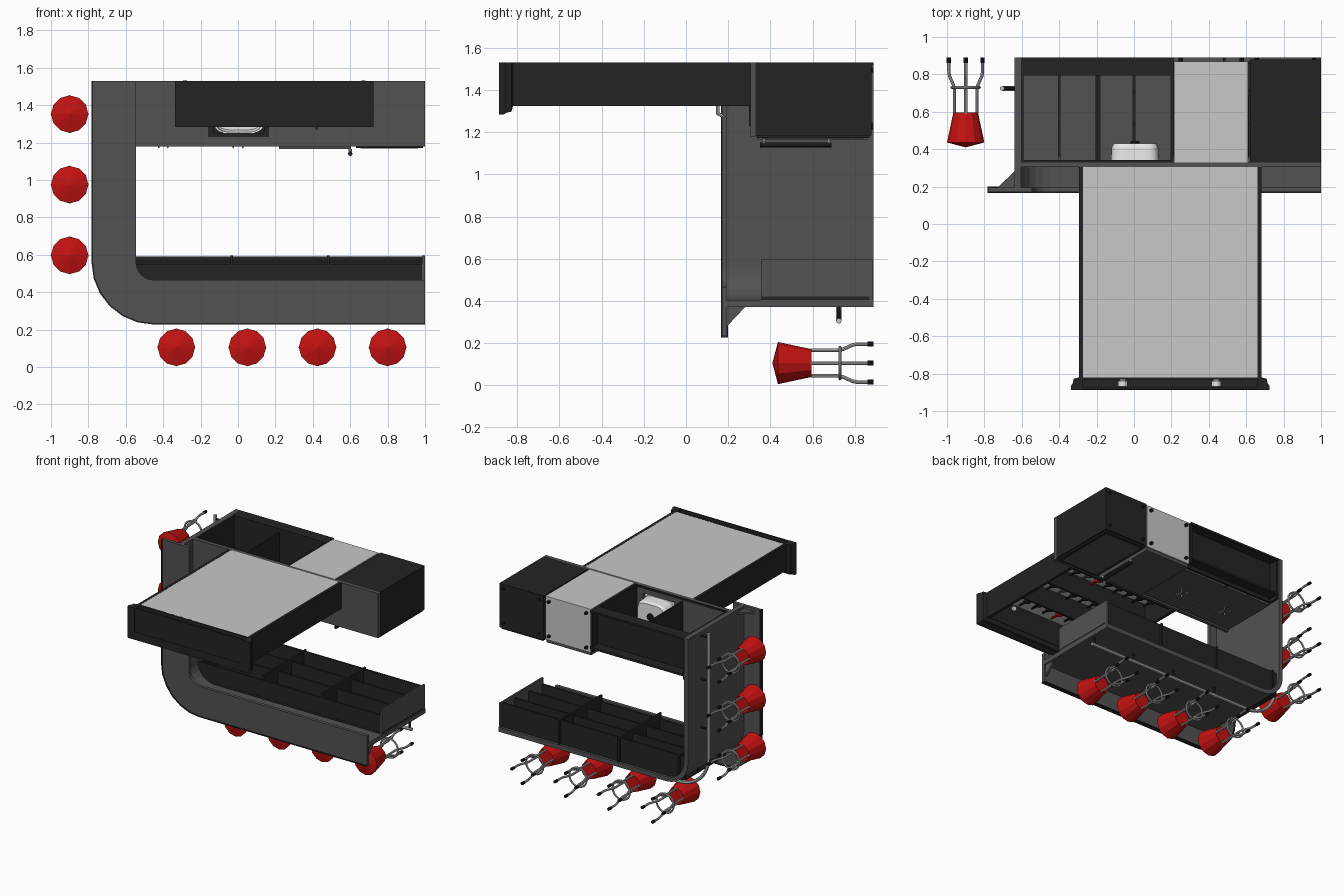
import bpy, bmesh, math, random
from mathutils import Vector

if "Cube" in bpy.data.objects:
    bpy.data.objects.remove(bpy.data.objects["Cube"])
random.seed(4)

def mat(name, c):
    m = bpy.data.materials.new(name)
    m.diffuse_color = (*c, 1)
    m.use_nodes = True
    m.node_tree.nodes["Principled BSDF"].inputs["Base Color"].default_value = m.diffuse_color
    return m

GREY = mat("counter grey", (0.085, 0.085, 0.085))
BLACK = mat("cabinet black", (0.016, 0.018, 0.017))
LIGHT = mat("steel panel", (0.58, 0.58, 0.58))
RED = mat("seat red", (0.55, 0.006, 0.006))
CHROME = mat("chrome", (0.55, 0.55, 0.55))
WHITE = mat("sink white", (0.8, 0.8, 0.8))
DARK = mat("rubber black", (0.01, 0.01, 0.01))

def add(name, mesh, material=None):
    if material:
        mesh.materials.append(material)
    o = bpy.data.objects.new(name, mesh)
    bpy.context.collection.objects.link(o)
    return o

def loft(name, rings, material, caps=True):
    """Skin a list of equal-length point rings."""
    bm = bmesh.new()
    vs = [[bm.verts.new(p) for p in r] for r in rings]
    n = len(vs[0])
    for a, b in zip(vs, vs[1:]):
        for i in range(n):
            j = (i + 1) % n
            bm.faces.new((a[i], a[j], b[j], b[i]))
    if caps:
        bm.faces.new(vs[0])
        bm.faces.new(vs[-1])
    bmesh.ops.recalc_face_normals(bm, faces=bm.faces)
    me = bpy.data.meshes.new(name)
    bm.to_mesh(me)
    bm.free()
    return add(name, me, material)

def box(name, x0, x1, y0, y1, z0, z1, material):
    return loft(name, [[(x0, y, z0), (x1, y, z0), (x1, y, z1), (x0, y, z1)] for y in (y0, y1)], material)

def prism(name, pts, y0, y1, material):
    return loft(name, [[(x, y, z) for x, z in pts] for y in (y0, y1)], material)

def lathe(name, prof, n, cx, cz, material):
    """Round part standing along y; profile is (radius, y)."""
    return loft(name, [[(cx + r * math.sin(2 * math.pi * i / n), y, cz + r * math.cos(2 * math.pi * i / n))
                        for i in range(n)] for r, y in prof], material)

def tube(name, pts, r, material, closed=False, res=2):
    cu = bpy.data.curves.new(name, 'CURVE')
    cu.dimensions = '3D'
    cu.bevel_depth, cu.bevel_resolution, cu.use_fill_caps = r, res, True
    s = cu.splines.new('POLY')
    s.points.add(len(pts) - 1)
    for p, q in zip(s.points, pts):
        p.co = (*q, 1)
    s.use_cyclic_u = closed
    o = add(name, cu, material)
    bpy.ops.object.select_all(action='DESELECT')
    o.select_set(True)
    bpy.context.view_layer.objects.active = o
    bpy.ops.object.convert(target='MESH')
    bpy.ops.object.shade_smooth_by_angle()
    return o

# ---- L-shaped bar: every layer follows the same rounded corner
CX, CZ = -0.45, 0.56
def path(r, n=6):
    arc = [(CX - r * math.sin(a), CZ - r * math.cos(a)) for a in (math.pi / 2 * i / n for i in range(n + 1))]
    return [(1.0, CZ - r)] + arc + [(CX - r, 1.53)]

def strip(name, r0, r1, y0, y1, material):
    return prism(name, path(r0) + path(r1)[::-1], y0, y1, material)

strip("bar_top", 0.095, 0.325, 0.17, 0.195, GREY)
strip("bar_top_edge", 0.325, 0.333, 0.165, 0.2, BLACK)
strip("bar_wall", 0.155, 0.19, 0.195, 0.89, GREY)
tube("foot_rail", [(x, 0.725, z) for x, z in path(0.255, 8)], 0.013, CHROME)

# brackets under the bar top and rail mounts
for x in (0.98, 0.61, 0.24, -0.14):
    loft("front_bracket", [[(x + d, 0.195, 0.37), (x + d, 0.195, 0.28), (x + d, 0.28, 0.37)] for d in (-.008, .008)], GREY)
    tube("front_rail_mount", [(x, 0.725, 0.305), (x, 0.725, 0.37)], 0.008, BLACK)
for z in (1.5, 1.16, 0.78):
    loft("side_bracket", [[(-0.64, 0.195, z + d), (-0.73, 0.195, z + d), (-0.64, 0.28, z + d)] for d in (-.008, .008)], GREY)
    tube("side_rail_mount", [(-0.705, 0.725, z), (-0.64, 0.725, z)], 0.008, BLACK)

# ---- shelves under the bar, open towards the bartender
box("underbar_back", -0.6, 1.0, 0.36, 0.87, 0.405, 0.42, BLACK)
for y, z in ((0.362, 0.55), (0.53, 0.56), (0.70, 0.57), (0.855, 0.592)):
    box("underbar_shelf", -0.6, 0.99, y, y + 0.015, 0.42, z, BLACK)
for x in (-0.56, -0.04, 0.475, 0.985):
    box("underbar_divider", x, x + 0.014, 0.358, 0.888, 0.405, 0.595, GREY if x > 0.9 else BLACK)

# ---- back counter with sink opening
for x0, x1, z0, z1 in ((-0.605, -0.13, 1.18, 1.53), (0.14, 1.0, 1.18, 1.53),
                       (-0.13, 0.14, 1.18, 1.25), (-0.13, 0.14, 1.47, 1.53)):
    box("back_counter", x0, x1, 0.305, 0.33, z0, z1, GREY)
for x0, x1, z0, z1 in ((-0.16, -0.13, 1.23, 1.49), (0.14, 0.165, 1.23, 1.49),
                       (-0.13, 0.14, 1.23, 1.25), (-0.13, 0.14, 1.47, 1.49)):
    box("sink_rim", x0, x1, 0.299, 0.305, z0, z1, BLACK)

def rrect(hx, hz, y, n=32):
    out = []
    for i in range(n):
        c, s = math.cos(2 * math.pi * i / n), math.sin(2 * math.pi * i / n)
        out.append((0.005 + hx * math.copysign(abs(c) ** 0.5, c), y, 1.36 + hz * math.copysign(abs(s) ** 0.5, s)))
    return out

loft("sink_basin", [rrect(.118, .093, .42), rrect(.122, .1, .40), rrect(.127, .105, .305), rrect(.137, .112, .302),
                    rrect(.137, .112, .325), rrect(.13, .108, .33), rrect(.125, .103, .41), rrect(.115, .093, .43)], WHITE)
lathe("sink_drain", [(0.025, 0.417), (0.025, 0.445)], 12, 0.005, 1.36, DARK)

# tap on the counter
tube("tap", [(0.42, 0.305, 1.38), (0.42, 0.17, 1.38), (0.42, 0.15, 1.36), (0.42, 0.15, 1.29), (0.42, 0.175, 1.275)], 0.009, CHROME)
box("tap_base", 0.38, 0.45, 0.295, 0.34, 1.34, 1.41, BLACK)

# ---- door cabinet, open at the rear
box("cabinet_side", -0.605, -0.59, 0.33, 0.88, 1.2, 1.53, BLACK)
box("cabinet_side", 0.195, 0.21, 0.33, 0.88, 1.2, 1.53, BLACK)
box("cabinet_middle", -0.205, -0.195, 0.33, 0.8, 1.2, 1.5, BLACK)
box("cabinet_floor", -0.605, 0.21, 0.795, 0.81, 1.2, 1.53, BLACK)
box("toe_kick", -0.605, 0.21, 0.81, 0.89, 1.23, 1.245, BLACK)
box("rear_plinth", -0.64, 0.21, 0.80, 0.89, 1.515, 1.53, BLACK)
box("rear_rail", -0.605, 0.21, 0.33, 0.342, 1.515, 1.53, BLACK)
for i in range(4):
    x = -0.595 + i * 0.2
    box("cabinet_door", x, x + 0.19, 0.342, 0.795, 1.185, 1.2, GREY)
    hx = x + (0.17 if i % 2 == 0 else 0.02)
    tube("door_handle", [(hx, 0.50, 1.185), (hx, 0.50, 1.172), (hx, 0.56, 1.172), (hx, 0.56, 1.185)], 0.004, CHROME)
box("door_gap_filler", -0.2, -0.18, 0.335, 0.8, 1.19, 1.205, BLACK)

# ---- steel appliance and black fridge
box("appliance_body", 0.215, 0.61, 0.33, 0.87, 1.19, 1.53, LIGHT)
box("appliance_door", 0.22, 0.605, 0.34, 0.86, 1.165, 1.19, GREY)
tube("appliance_handle", [(0.6, 0.37, 1.165), (0.6, 0.37, 1.14), (0.6, 0.68, 1.14), (0.6, 0.68, 1.165)], 0.009, CHROME)
tube("appliance_handle_grip", [(0.6, 0.35, 1.14), (0.6, 0.69, 1.14)], 0.012, BLACK)
box("fridge_body", 0.62, 1.0, 0.33, 0.88, 1.185, 1.53, BLACK)
box("fridge_door", 0.63, 0.99, 0.335, 0.87, 1.172, 1.185, BLACK)
box("fridge_door_panel", 0.655, 0.965, 0.36, 0.845, 1.167, 1.172, GREY)
for x0, x1, y0 in ((0.215, 0.61, 0.87), (0.62, 1.0, 0.88)):
    for x in (x0 + 0.035, x1 - 0.035):
        for z in (1.225, 1.495):
            lathe("appliance_foot", [(0.012, y0), (0.012, 0.89)], 8, x, z, DARK)

# ---- tall bottle shelving
box("shelving_back", -0.275, 0.665, -0.82, 0.305, 1.515, 1.53, LIGHT)
for x in (-0.295, 0.66):
    box("shelving_side", x, x + 0.022, -0.83, 0.305, 1.325, 1.531, BLACK)
box("shelving_roof", -0.28, 0.665, -0.832, -0.815, 1.33, 1.53, BLACK)
def crown(e, y):
    x0, x1, z0 = -0.295 - e, 0.682 + e, 1.325 - e
    return [(x0, y, 1.53), (x0, y, z0), (x1, y, z0), (x1, y, 1.53),
            (0.66, y, 1.53), (0.66, y, 1.345), (-0.275, y, 1.345), (-0.275, y, 1.53)]
loft("crown_moulding", [crown(.042, -.888), crown(.042, -.865), crown(.032, -.85), crown(.028, -.828), crown(0, -.82)], BLACK)
box("crown_cover", -0.28, 0.665, -0.885, -0.872, 1.34, 1.53, BLACK)
for x in (-0.06, 0.44):
    lathe("downlight", [(0.026, -0.87), (0.026, -0.84), (0.018, -0.838), (0.018, -0.80)], 12, x, 1.48, WHITE)
for y in (-0.5, -0.22, 0.05):
    box("bottle_shelf", -0.273, 0.66, y, y + 0.015, 1.36, 1.515, BLACK)
    for i in range(9):
        h = random.uniform(0.16, 0.2)
        lathe("bottle", [(0.026, y), (0.026, y - h * 0.55), (0.009, y - h * 0.75), (0.009, y - h)], 8,
              -0.2 + i * 0.098, 1.44, random.choice((RED, DARK, BLACK, GREY)))

# ---- stools: built once, then placed round the bar
seat = lathe("stool_seat", [(0.001, 0.41), (0.1, 0.436), (0.066, 0.595)], 12, 0, 0, RED)
parts = [seat]
for k in range(4):
    dx, dz = ((1, 0), (0, 1), (-1, 0), (0, -1))[k]
    def at(r, y): return (dx * r, y, dz * r)
    parts.append(tube("stool_leg", [at(.06, .59), at(.06, .72), at(.066, .745), at(.086, .79), at(.09, .81), at(.09, .87)], 0.0085, CHROME))
    parts.append(tube("stool_foot", [at(.09, .86), at(.09, .89)], 0.0115, DARK))
ring = [(0.075 * math.cos(a), 0.73, 0.075 * math.sin(a)) for a in (2 * math.pi * i / 20 for i in range(20))]
parts.append(tube("stool_foot_ring", ring, 0.007, CHROME, closed=True))
spots = [(x, 0.105) for x in (-0.33, 0.05, 0.425, 0.80)] + [(-0.9, z) for z in (0.597, 0.975, 1.352)]
for i, (x, z) in enumerate(spots):
    for p in parts:
        o = p if i == 0 else add(p.name.split(".")[0], p.data)
        o.location = Vector((x, 0, z))
